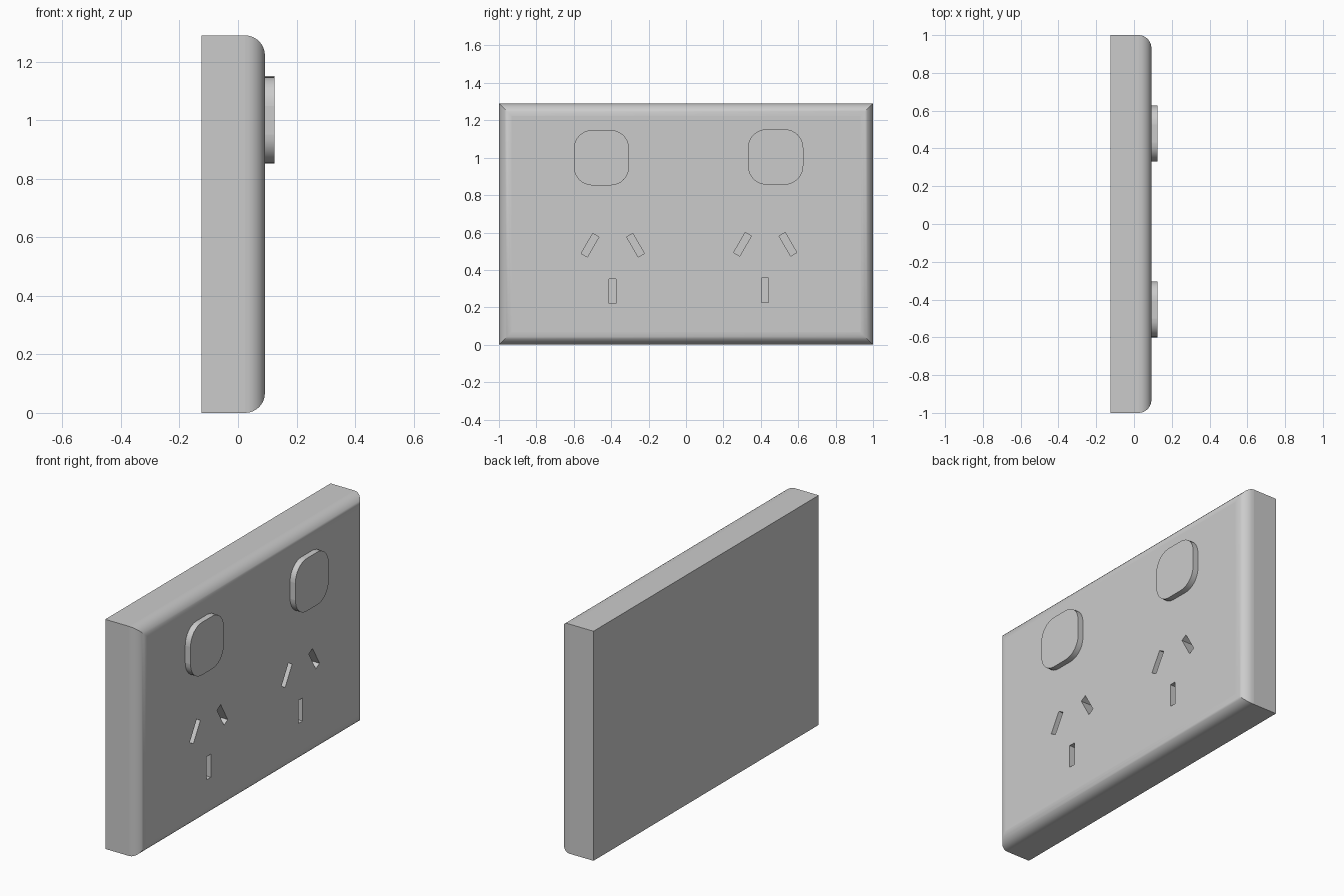
import bpy, bmesh
from math import sin, cos, pi, radians

if "Cube" in bpy.data.objects:
    bpy.data.objects.remove(bpy.data.objects["Cube"])

BACK, FACE, TOP = -0.125, 0.092, 0.125   # x of back, plate face, switch face
HEIGHT, FILLET = 1.29, 0.068


def loft(name, rings):
    """Skin a stack of equal-length loops and cap both ends."""
    bm = bmesh.new()
    loops = [[bm.verts.new(p) for p in ring] for ring in rings]
    n = len(loops[0])
    for a, b in zip(loops, loops[1:]):
        for i in range(n):
            j = (i + 1) % n
            bm.faces.new((a[i], a[j], b[j], b[i]))
    bm.faces.new(loops[0][::-1])
    bm.faces.new(loops[-1])
    bmesh.ops.recalc_face_normals(bm, faces=bm.faces)
    mesh = bpy.data.meshes.new(name)
    bm.to_mesh(mesh)
    bm.free()
    obj = bpy.data.objects.new(name, mesh)
    bpy.context.collection.objects.link(obj)
    return obj


def activate(obj):
    bpy.ops.object.select_all(action='DESELECT')
    obj.select_set(True)
    bpy.context.view_layer.objects.active = obj


def shade(obj):
    """Smooth the curved strips, keep axis-aligned faces flat."""
    activate(obj)
    bpy.ops.object.shade_smooth_by_angle(angle=radians(30))
    for p in obj.data.polygons:
        if max(abs(c) for c in p.normal) > 0.9999:
            p.use_smooth = False


def plate_ring(x, d):
    return [(x, -1 + d, d), (x, 1 - d, d),
            (x, 1 - d, HEIGHT - d), (x, -1 + d, HEIGHT - d)]


def slot(name, y, z, length, tilt):
    """Cutter for one pin slot; tilt leans its top towards +y."""
    w, h, s, c = 0.019, length / 2, sin(tilt), cos(tilt)
    corners = [(-w, -h), (w, -h), (w, h), (-w, h)]
    return loft(name, [[(x, y + u * c + v * s, z - u * s + v * c)
                        for u, v in corners] for x in (FACE - 0.1, FACE + 0.05)])


def switch(name, y, z, half=0.148, r=0.1, steps=8):
    """Rounded-square switch button."""
    outline = []
    for q, (sy, sz) in enumerate([(1, 1), (-1, 1), (-1, -1), (1, -1)]):
        for i in range(steps + 1):
            a = (q + i / steps) * pi / 2
            outline.append((y + sy * (half - r) + r * cos(a),
                            z + sz * (half - r) + r * sin(a)))
    return loft(name, [[(x, u, v) for u, v in outline] for x in (FACE - 0.01, TOP)])


# wall plate with rounded front edges and mitred corners
rings = [plate_ring(BACK, 0)]
for i in range(9):
    a = i / 8 * pi / 2
    rings.append(plate_ring(FACE - FILLET + FILLET * sin(a), FILLET * (1 - cos(a))))
plate = loft("wall_plate", rings)

# pin slots of both sockets, cut into the plate
cutters = []
for y, z in ((-0.392, 0.286), (0.423, 0.291)):
    cutters += [slot("earth_slot_cutter", y, z, 0.13, 0),
                slot("left_slot_cutter", y - 0.121, z + 0.246, 0.124, radians(30)),
                slot("right_slot_cutter", y + 0.122, z + 0.246, 0.124, radians(-30))]
for cutter in cutters:
    mod = plate.modifiers.new("slot", 'BOOLEAN')
    mod.operation, mod.solver, mod.object = 'DIFFERENCE', 'EXACT', cutter
    activate(plate)
    bpy.ops.object.modifier_apply(modifier=mod.name)
    bpy.data.objects.remove(cutter)
shade(plate)

# switches
shade(switch("left_switch", -0.452, 1.0))
shade(switch("right_switch", 0.479, 1.004))
